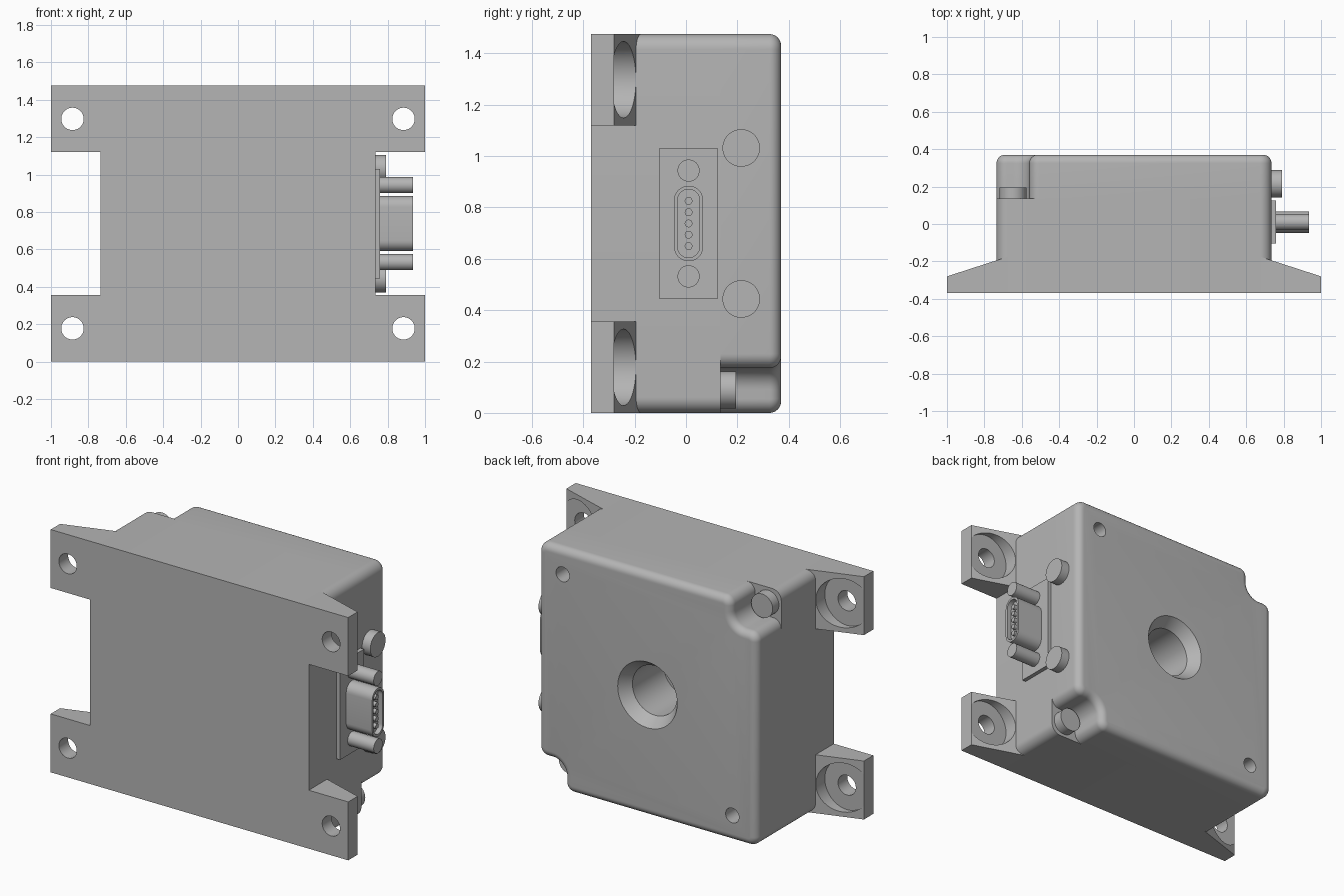
import bpy
import bmesh
from math import cos, sin, pi, radians

if "Cube" in bpy.data.objects:
    bpy.data.objects.remove(bpy.data.objects["Cube"], do_unlink=True)

grey = bpy.data.materials.new("plain grey")
grey.use_nodes = True
COLOR = (0.46, 0.46, 0.46, 1)
grey.diffuse_color = COLOR
grey.node_tree.nodes["Principled BSDF"].inputs["Base Color"].default_value = COLOR

HALF_W, HEIGHT, BACK = 0.735, 1.475, 0.37
MID_Z = HEIGHT / 2
STEP_Y = 0.135

PLACE = {
    "X": lambda u, v, w: (w, u, v),
    "Y": lambda u, v, w: (u, w, v),
    "Z": lambda u, v, w: (u, v, w),
}


def loft(name, axis, rings):
    """Closed solid through (outline, position along axis) rings."""
    bm = bmesh.new()
    loops = [[bm.verts.new(PLACE[axis](u, v, w)) for u, v in pts] for pts, w in rings]
    for a, b in zip(loops, loops[1:]):
        for i in range(len(a)):
            j = (i + 1) % len(a)
            bm.faces.new((a[i], a[j], b[j], b[i]))
    bm.faces.new(loops[0])
    bm.faces.new(loops[-1])
    bmesh.ops.recalc_face_normals(bm, faces=bm.faces)
    mesh = bpy.data.meshes.new(name)
    bm.to_mesh(mesh)
    bm.free()
    mesh.materials.append(grey)
    obj = bpy.data.objects.new(name, mesh)
    bpy.context.collection.objects.link(obj)
    return obj


def activate(obj):
    bpy.ops.object.select_all(action="DESELECT")
    obj.select_set(True)
    bpy.context.view_layer.objects.active = obj


def smooth(obj):
    activate(obj)
    bpy.ops.object.shade_smooth_by_angle(angle=radians(30))


def cut(obj, cutters):
    activate(obj)
    for cutter in cutters:
        mod = obj.modifiers.new("cut", "BOOLEAN")
        mod.operation = "DIFFERENCE"
        mod.solver = "EXACT"
        mod.object = cutter
        bpy.ops.object.modifier_apply(modifier=mod.name)


def discard(cutters):
    for cutter in cutters:
        bpy.data.objects.remove(cutter, do_unlink=True)


def arc(cx, cy, r, start, end, n=10):
    return [(cx + r * cos(radians(start + (end - start) * i / n)),
             cy + r * sin(radians(start + (end - start) * i / n))) for i in range(n + 1)]


def circle(cx, cy, r, n=40):
    return arc(cx, cy, r, 0, 360, n)[:-1]


def rod(name, axis, center, r, lo, hi):
    ring = circle(*center, r)
    return loft(name, axis, [(ring, lo), (ring, hi)])


def outline(notched, inset=0.0):
    """Rounded rectangle in x, z; two opposite corners may be notched."""
    r, f, n, c = 0.06, 0.055, 0.175, 0.085
    pts = []
    for k, (sx, sz) in enumerate([(1, 1), (-1, 1), (-1, -1), (1, -1)]):
        if notched and k % 2:
            local = (arc(-f, -n - f, f - inset, 0, 90)
                     + arc(c - n, c - n, c + inset, 270, 180)
                     + arc(-n - f, -f, f - inset, 0, 90))
        else:
            local = arc(-r, -r, r - inset, 0, 90)
        ca, sa = cos(k * pi / 2), sin(k * pi / 2)
        pts += [(sx * HALF_W + u * ca - v * sa,
                 MID_Z + sz * MID_Z + u * sa + v * ca) for u, v in local]
    return pts


# Housing: plain lower part and notched cover with a rounded back edge
lower = loft("housing_base", "Y", [(outline(False), -BACK), (outline(False), STEP_Y)])
EDGE = 0.045
rings = [(outline(True), STEP_Y)]
for i in range(9):
    t = i * pi / 16
    rings.append((outline(True, EDGE * (1 - cos(t))), BACK - EDGE + EDGE * sin(t)))
cover = loft("housing_cover", "Y", rings)

# Countersunk central bore and two small blind holes
bore = loft("bore_cutter", "Y", [(circle(0, MID_Z, r, 64), y) for r, y in
                                 [(0.15, 0.0), (0.15, 0.3), (0.2, BACK), (0.22, 0.398)]])
pins = [rod("pin_hole_cutter", "Y", (s * 0.57, MID_Z + s * 0.58), 0.045, 0.22, 0.5)
        for s in (-1, 1)]
cut(lower, [bore])
cut(cover, [bore] + pins)
discard([bore] + pins)
smooth(lower)
smooth(cover)

# Screw heads in the two notches
for s, label in ((-1, "upper"), (1, "lower")):
    smooth(rod(label + "_cover_screw", "Y", (s * 0.647, MID_Z - s * 0.648),
               0.072, STEP_Y - 0.01, 0.195))

# Four sloped mounting feet with spot-faced holes
for s, side in ((1, "left"), (-1, "right")):
    profile = [(s * x, y) for x, y in
               [(0.675, -BACK), (1, -BACK), (1, -0.28), (0.675, -0.175)]]
    for lo, hi, label in ((0, 0.355, "lower"), (1.12, HEIGHT, "upper")):
        foot = loft(f"{label}_{side}_mounting_foot", "Z", [(profile, lo), (profile, hi)])
        center = (s * 0.885, (lo + hi) / 2)
        cutters = [rod("spot_face_cutter", "Y", center, 0.149, -0.281, 0.1),
                   rod("bolt_hole_cutter", "Y", center, 0.06, -0.5, -0.2)]
        cut(foot, cutters)
        discard(cutters)
        smooth(foot)

# Connector plate on the left side
plate = [(-0.105, 0.445), (0.125, 0.445), (0.125, 1.03), (-0.105, 1.03)]
loft("connector_plate", "X", [(plate, 0.725), (plate, 0.76)])


def stadium(r):
    return arc(0.01, MID_Z + 0.09, r, 0, 180, 16) + arc(0.01, MID_Z - 0.09, r, 180, 360, 16)


# Connector shell with a recessed face, contacts and jack screws
smooth(loft("connector_shell", "X", [(stadium(0.057), 0.755), (stadium(0.057), 0.935),
                                     (stadium(0.043), 0.935), (stadium(0.043), 0.905)]))
for i in range(5):
    smooth(rod(f"contact_{i + 1}", "X", (0.01, MID_Z + (i - 2) * 0.044), 0.015, 0.9, 0.928))
for s, label in ((-1, "lower"), (1, "upper")):
    smooth(rod(label + "_jack_screw", "X", (0.01, MID_Z + s * 0.206), 0.043, 0.755, 0.935))
    smooth(rod(label + "_side_button", "X", (0.215, MID_Z + s * 0.294), 0.073, 0.725, 0.79))
